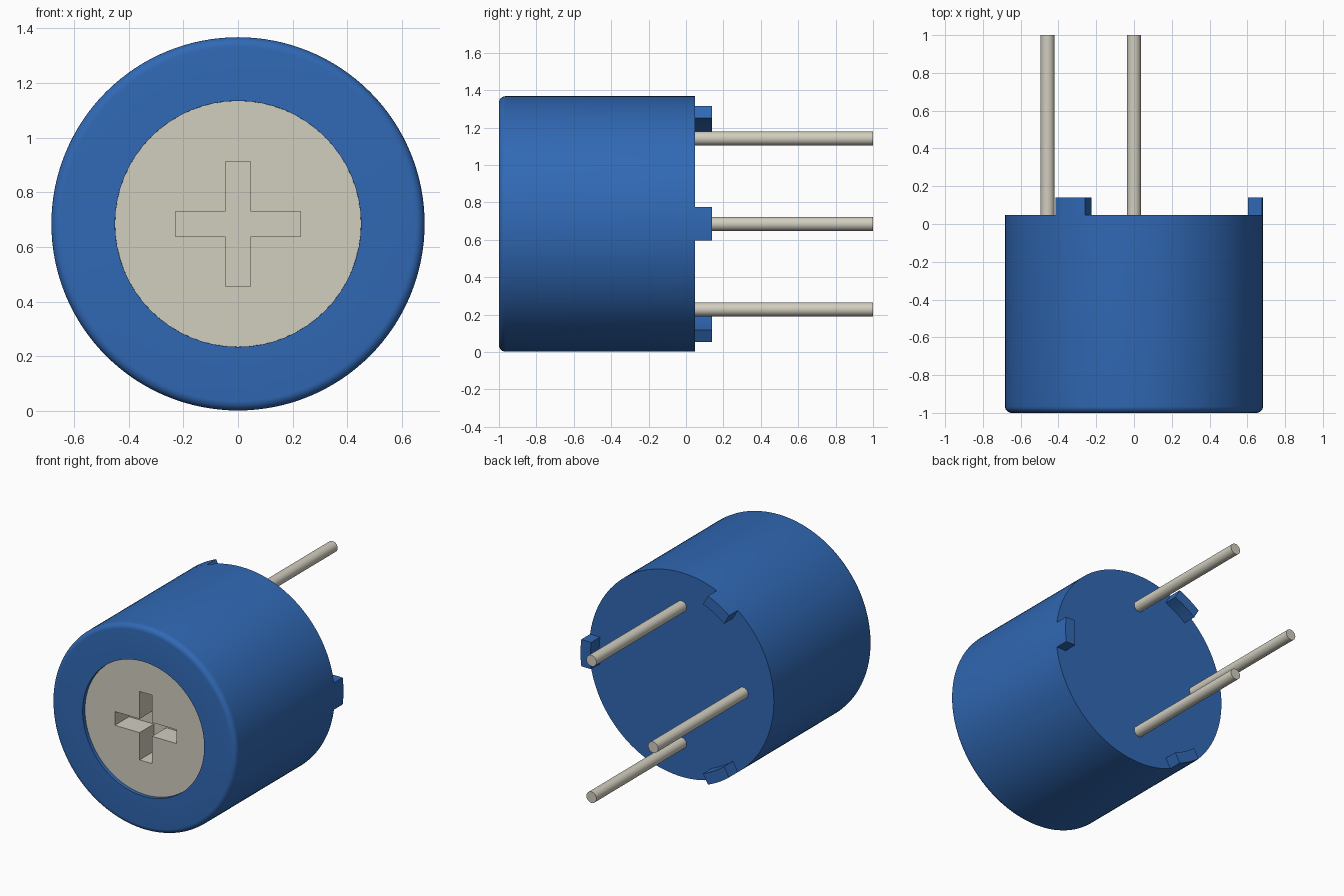
import bpy, bmesh, math
from mathutils import Vector

if "Cube" in bpy.data.objects:
    bpy.data.objects.remove(bpy.data.objects["Cube"])

CZ, R, RI = 0.685, 0.683, 0.45      # axis height, body radius, recess radius
FRONT, BACK, DISC = -1.0, 0.047, -0.975


def material(name, color):
    m = bpy.data.materials.new(name)
    m.diffuse_color = (*color, 1)
    m.use_nodes = True
    m.node_tree.nodes["Principled BSDF"].inputs["Base Color"].default_value = m.diffuse_color
    return m


blue = material("blue plastic", (0.03, 0.14, 0.46))
beige = material("warm grey metal", (0.64, 0.61, 0.52))


def finish(name, bm, mat):
    bmesh.ops.recalc_face_normals(bm, faces=bm.faces[:])
    me = bpy.data.meshes.new(name)
    bm.to_mesh(me)
    bm.free()
    me.materials.append(mat)
    ob = bpy.data.objects.new(name, me)
    bpy.context.collection.objects.link(ob)
    bpy.ops.object.select_all(action='DESELECT')
    ob.select_set(True)
    bpy.context.view_layer.objects.active = ob
    bpy.ops.object.shade_smooth_by_angle(angle=math.radians(30))
    return ob


def ring(bm, r, y, n, cx=0, cz=CZ):
    return [bm.verts.new((cx + r * math.cos(2 * math.pi * i / n), y,
                          cz + r * math.sin(2 * math.pi * i / n))) for i in range(n)]


def bridge(bm, a, b):
    n = len(a)
    for i in range(n):
        bm.faces.new((a[i], a[(i + 1) % n], b[(i + 1) % n], b[i]))


def lathe(name, profile, n, mat, cx=0, cz=CZ):
    """Solid turned around the y direction from (radius, y) points, capped at both ends."""
    bm = bmesh.new()
    rings = [ring(bm, r, y, n, cx, cz) for r, y in profile]
    for a, b in zip(rings, rings[1:]):
        bridge(bm, a, b)
    bm.faces.new(rings[0])
    bm.faces.new(rings[-1])
    return finish(name, bm, mat)


# Round housing with softened front rim and a front socket
f = 0.035
rim = [(R - f + f * math.sin(t * math.pi / 12), FRONT + f - f * math.cos(t * math.pi / 12))
       for t in range(7)]
lathe("housing", [(RI, -0.7), (RI, FRONT)] + rim + [(R, BACK)], 128, blue)

# Adjusting disc with a cross slot
bm = bmesh.new()
w, l = 0.046, 0.229
quarter = [(l, -w), (l, w), (w, w)]
cross = []
for k in range(4):
    for x, z in quarter:
        for _ in range(k):
            x, z = -z, x
        cross.append((x, z))
rim_front, rim_back = ring(bm, RI, DISC, 64), ring(bm, RI, -0.71, 64)
slot, floor = ([bm.verts.new((x, y, CZ + z)) for x, z in cross] for y in (DISC, DISC + 0.15))
edges = [bm.edges.new((v[i], v[(i + 1) % len(v)])) for v in (rim_front, slot) for i in range(len(v))]
bmesh.ops.triangle_fill(bm, edges=edges, use_beauty=True, normal=Vector((0, -1, 0)))
bridge(bm, rim_front, rim_back)
bridge(bm, slot, floor)
bm.faces.new(rim_back)
bm.faces.new(floor)
finish("adjusting_disc", bm, beige)

# Three straight pins
for i, (x, z) in enumerate([(0, CZ + 0.457), (0, CZ - 0.457), (-0.457, CZ)]):
    lathe(f"pin_{i + 1}", [(0.037, BACK - 0.03), (0.037, 1.0)], 32, beige, x, z)

# Three stand-off feet around the back rim: curved outside and inside, parallel sides
for k in range(3):
    a = k * 2 * math.pi / 3
    bm = bmesh.new()
    ts = [0.09 * (j / 3 - 1) for j in range(7)]
    outline = ([(math.sqrt(R * R - t * t), t) for t in ts] +
               [(math.sqrt(0.61 ** 2 - t * t), t) for t in reversed(ts)])
    rings = [[bm.verts.new((p * math.cos(a) - t * math.sin(a), y,
                            CZ + p * math.sin(a) + t * math.cos(a))) for p, t in outline]
             for y in (BACK, 0.14)]
    bridge(bm, *rings)
    bm.faces.new(rings[0])
    bm.faces.new(rings[1])
    finish(f"foot_{k + 1}", bm, blue)
